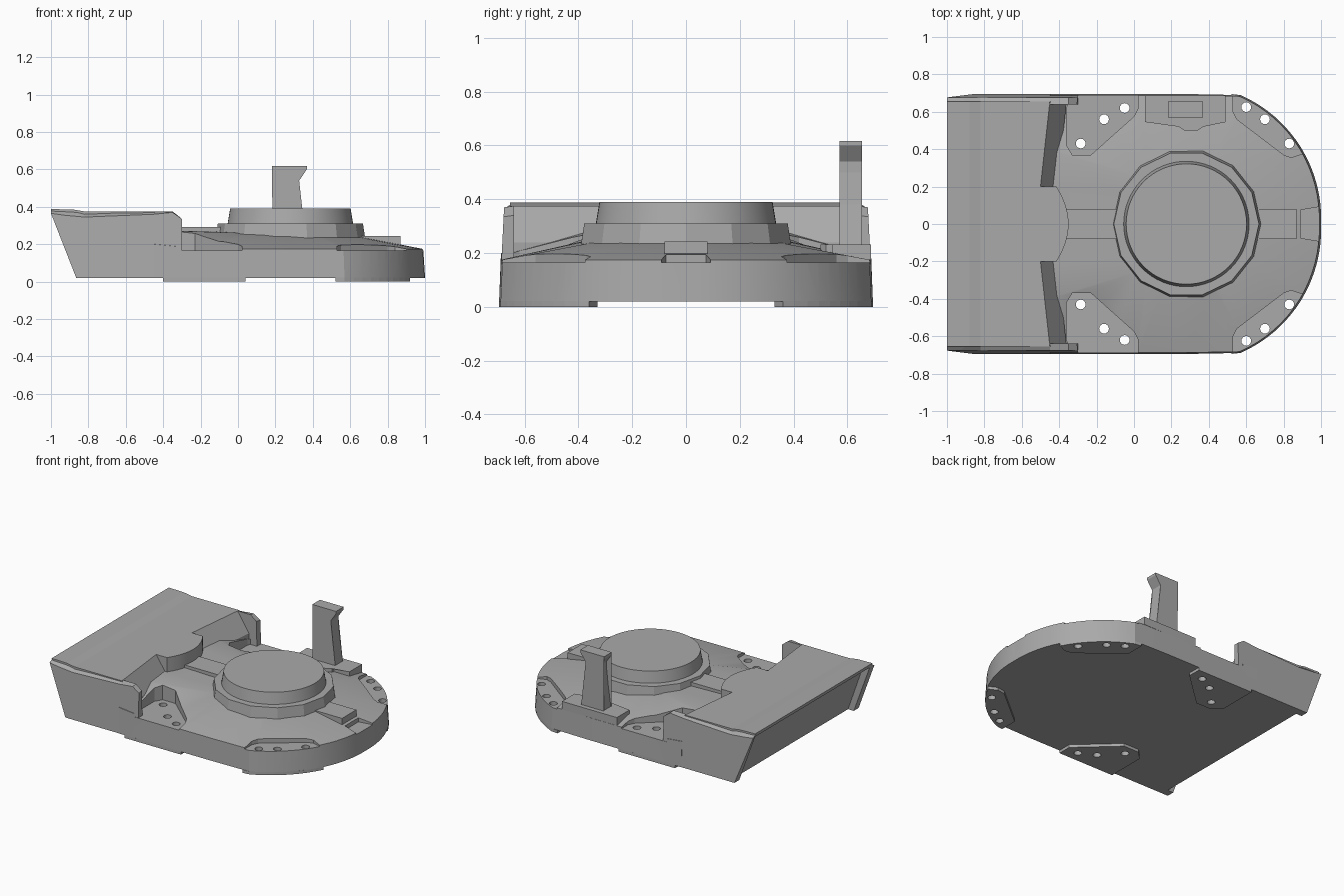
import bpy, bmesh, math
from mathutils import Vector

if "Cube" in bpy.data.objects:
    bpy.data.objects.remove(bpy.data.objects["Cube"])

grey = bpy.data.materials.new("mid_grey")
grey.diffuse_color = (0.4, 0.4, 0.4, 1)
grey.use_nodes = True
grey.node_tree.nodes["Principled BSDF"].inputs["Base Color"].default_value = grey.diffuse_color
CX = 0.28  # turret axis


def finish(name, bm, smooth=None):
    bmesh.ops.remove_doubles(bm, verts=bm.verts, dist=1e-5)
    bmesh.ops.recalc_face_normals(bm, faces=bm.faces)
    me = bpy.data.meshes.new(name)
    bm.to_mesh(me)
    bm.free()
    me.materials.append(grey)
    ob = bpy.data.objects.new(name, me)
    bpy.context.collection.objects.link(ob)
    if smooth:
        select(ob)
        bpy.ops.object.shade_smooth_by_angle(angle=math.radians(smooth))
    return ob


def select(ob):
    bpy.ops.object.select_all(action='DESELECT')
    ob.select_set(True)
    bpy.context.view_layer.objects.active = ob


def loft(bm, loops):
    """Skin a list of equal closed loops and cap both ends."""
    rows = [[bm.verts.new(p) for p in lp] for lp in loops]
    n = len(rows[0])
    for a, b in zip(rows, rows[1:]):
        for i in range(n):
            j = (i + 1) % n
            bm.faces.new((a[i], a[j], b[j], b[i]))
    caps = [bm.faces.new(rows[0]), bm.faces.new(rows[-1])]
    bmesh.ops.triangulate(bm, faces=caps)


def prism(bm, pts, z0, z1, side=1):
    loft(bm, [[(x, y * side, z) for x, y in pts] for z in (z0, z1)])


def box(bm, x0, x1, y0, y1, z0, z1):
    prism(bm, [(x0, y0), (x1, y0), (x1, y1), (x0, y1)], z0, z1)


def circle(x, y, r, n=16):
    return [(x + r * math.cos(2 * math.pi * i / n),
             y + r * math.sin(2 * math.pi * i / n)) for i in range(n)]


def cut(ob, bm):
    cutter = finish("cutter", bm)
    cutter.hide_render = True
    m = ob.modifiers.new("cut", 'BOOLEAN')
    m.operation, m.solver, m.object = 'DIFFERENCE', 'EXACT', cutter
    select(ob)
    bpy.ops.object.modifier_apply(modifier="cut")
    bpy.data.objects.remove(cutter)


def bolt_holes():
    bm = bmesh.new()
    for s in (1, -1):
        for x, y in ((-0.05, 0.62), (-0.16, 0.56), (-0.285, 0.43),
                     (0.6, 0.625), (0.7, 0.56), (0.83, 0.43)):
            prism(bm, circle(x, y * s, 0.026), -0.1, 0.5)
    return bm


# Hull outline: rounded nose, straight flanks, square rear
END = math.atan2(0.69, 0.29)
nose = []
for i in range(17):
    a = END * i / 16
    r = 0.72 + 0.03 * math.sin(a)
    nose.append((CX + r * math.cos(a), r * math.sin(a)))
half = nose + [(0.28, 0.695), (0.02, 0.695), (-0.2, 0.695), (-0.45, 0.695),
               (-0.45, 0.4), (-0.45, 0.2)]
outline = half + [(-0.45, 0)] + [(x, -y) for x, y in reversed(half[1:])]


def edge_z(x, y):
    if x < -0.4:
        return 0.275 if abs(y) < 0.45 else 0.2
    return 0.175


bottom = [(x, y, 0.02) for x, y in outline]
rim, inner = [], []
for x, y in outline:
    rim.append((x * 0.99 if x > 0 else x, y * 0.99, edge_z(x, y)))
    d = Vector((x - CX, y)).normalized() * 0.37
    ix = CX + d.x
    inner.append((ix, d.y, 0.24 + max(0, 0.35 - ix) * 0.06))
bm = bmesh.new()
loft(bm, [bottom, rim, inner])
bmesh.ops.triangulate(bm, faces=[f for f in bm.faces if len(f.verts) > 3])
hull = finish("hull_deck", bm)

# Corner pockets and nose notch
rear_pocket = [(-0.29, 0.8), (-0.36, 0.62), (-0.36, 0.42), (-0.33, 0.37), (-0.23, 0.37),
               (0.0, 0.575), (0.022, 0.62), (0.022, 0.8)]
front_pocket = [(0.53, 0.8), (0.53, 0.6), (0.55, 0.56), (0.8, 0.37), (0.84, 0.355),
                (0.93, 0.385), (1.1, 0.44), (1.1, 0.8)]
bm = bmesh.new()
for s in (1, -1):
    prism(bm, rear_pocket, 0.165, 0.5, s)
    prism(bm, front_pocket, 0.165, 0.5, s)
prism(bm, [(0.89, -0.075), (1.1, -0.11), (1.1, 0.11), (0.89, 0.075)], 0.165, 0.5)
cut(hull, bm)
cut(hull, bolt_holes())
select(hull)
bpy.ops.object.shade_smooth_by_angle(angle=math.radians(15))

# Foot pads under the four corners
rear_foot = [(-0.4, 0.695), (-0.4, 0.42), (-0.34, 0.36), (-0.22, 0.36),
             (0.04, 0.6), (0.04, 0.695)]
front_foot = [(0.52, 0.695), (0.52, 0.57), (0.8, 0.34), (0.86, 0.33)]
front_foot += [p for p in nose if p[1] > 0.35]
for label, pts in (("rear", rear_foot), ("front", front_foot)):
    for s, side in ((1, "left"), (-1, "right")):
        bm = bmesh.new()
        prism(bm, pts, 0, 0.021, s)
        foot = finish(f"{label}_{side}_foot_pad", bm)
        cut(foot, bolt_holes())

# Rear housing with a recessed back and an inclined front face
bm = bmesh.new()
sections = []
for y, fx in ((-0.655, -0.45), (-0.2, -0.5), (0.2, -0.5), (0.655, -0.45)):
    prof = [(-1, 0.388), (-0.88, 0.385), (-0.82, 0.375), (fx, 0.375), (fx + 0.09, 0.24),
            (fx + 0.09, 0.02), (-0.82, 0.02), (-0.94, 0.36), (-0.99, 0.36)]
    sections.append([(x, y, z) for x, z in prof])
loft(bm, sections)
finish("rear_housing", bm)

# Curved bulge in the middle of the housing
bm = bmesh.new()
arc = [(-0.35 - 0.065 * (t / 6) ** 2, 0.2 * t / 6) for t in range(-6, 7)]
prism(bm, [(-0.52, -0.2)] + arc + [(-0.52, 0.2)], 0.2, 0.375)
finish("housing_bulge", bm, 30)

# Side walls with bevelled top edge and a short post at the front
top_in = [(-1, 0.388), (-0.88, 0.385), (-0.82, 0.37), (-0.45, 0.375), (-0.35, 0.375),
          (-0.305, 0.34)]
top_out = [(-1, 0.365), (-0.93, 0.355), (-0.82, 0.345), (-0.45, 0.36), (-0.35, 0.37),
           (-0.3, 0.335)]
for s, side in ((1, "left"), (-1, "right")):
    bm = bmesh.new()
    low = [(-0.3, 0.165), (-0.3, 0.02), (-0.865, 0.02)]
    loft(bm, [[(x, s * 0.64, z) for x, z in top_in + low],
              [(x, s * (0.695 - 0.05 * z), z) for x, z in top_out + low]])
    finish(side + "_side_wall", bm)

# Turret: faceted ring and round drum
for name, r0, r1, z0, z1, n in (("turret_ring", 0.402, 0.388, 0.22, 0.31, 14),
                                ("turret_drum", 0.337, 0.322, 0.30, 0.39, 64)):
    bm = bmesh.new()
    loft(bm, [[(x, y, z) for x, y in circle(CX, 0, r, n)] for r, z in ((r0, z0), (r1, z1))])
    finish(name, bm, 20)

# Raised bars fore and aft of the turret
for name, x0, x1, z in (("rear_bar", -0.42, 0.0, 0.292), ("front_bar", 0.6, 0.87, 0.243)):
    bm = bmesh.new()
    box(bm, x0, x1, -0.08, 0.08, 0.15, z)
    finish(name, bm)

# Handle with its T-shaped mounting plate
bm = bmesh.new()
prism(bm, [(0.06, 0.687), (0.06, 0.545), (0.24, 0.545), (0.24, 0.52), (0.27, 0.5),
           (0.34, 0.5), (0.37, 0.52), (0.37, 0.545), (0.49, 0.545), (0.49, 0.687)], 0.175, 0.232)
finish("handle_plate", bm)
bm = bmesh.new()
right = [(0.09, 0.2), (0.065, 0.38), (0.052, 0.5), (0.052, 0.54), (0.093, 0.6), (0.093, 0.617)]
prof = [(0.275 + x, z) for x, z in right] + [(0.275 - x, z) for x, z in reversed(right)]
loft(bm, [[(x, y, z) for x, z in prof] for y in (0.57, 0.655)])
finish("handle", bm)
